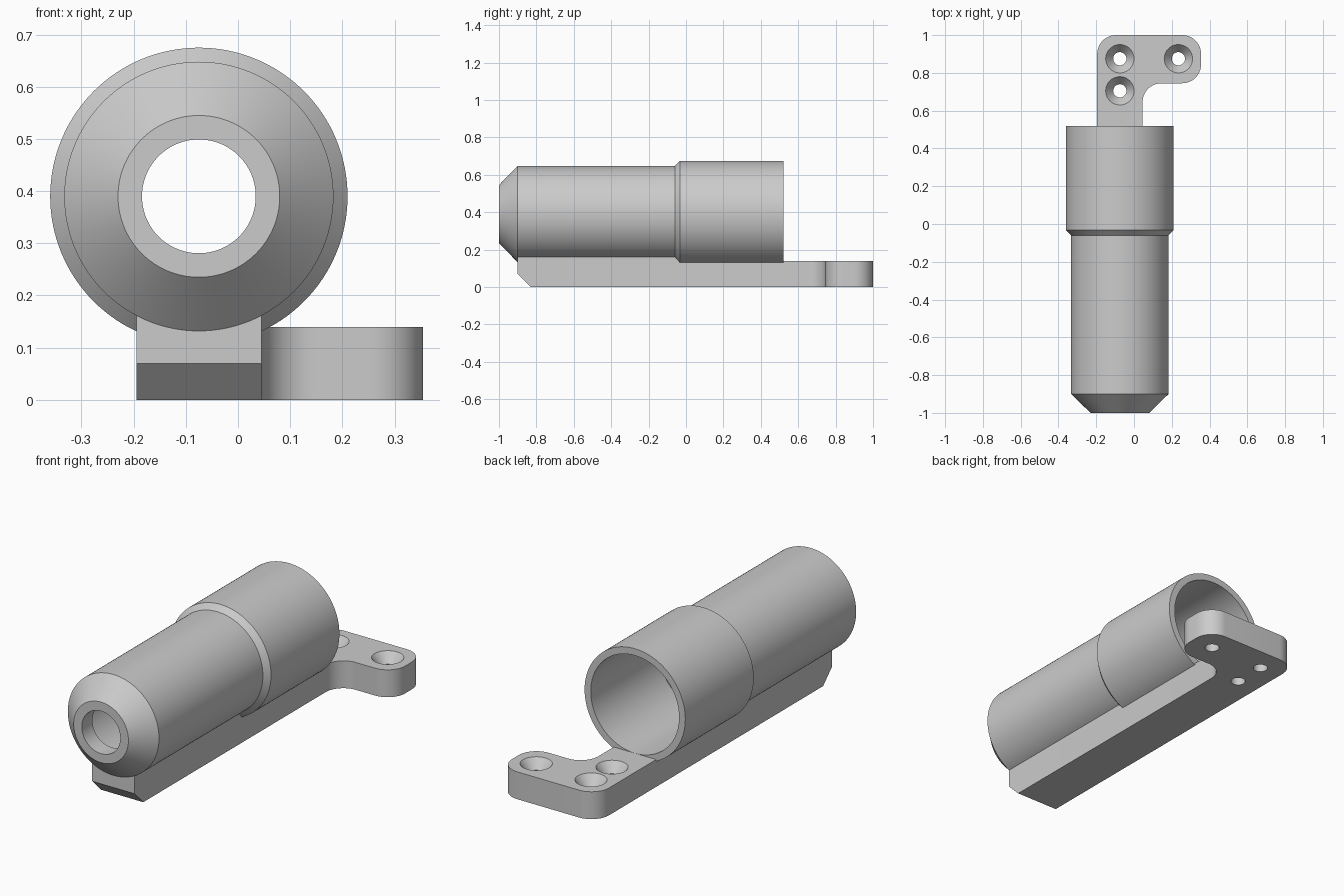
import bpy
import bmesh
from math import cos, sin, pi, radians
from mathutils import Matrix, Vector

cube = bpy.data.objects.get("Cube")
if cube:
    bpy.data.objects.remove(cube, do_unlink=True)

AXIS_X, AXIS_Z = -0.075, 0.39
RAIL_L, RAIL_R = -0.195, 0.045
PLATE_TOP = 0.14

grey = bpy.data.materials.new("plain grey")
grey.use_nodes = True
grey.diffuse_color = (0.6, 0.6, 0.6, 1)
grey.node_tree.nodes["Principled BSDF"].inputs["Base Color"].default_value = (0.6, 0.6, 0.6, 1)


def finish(name, bm):
    bmesh.ops.recalc_face_normals(bm, faces=bm.faces)
    mesh = bpy.data.meshes.new(name)
    bm.to_mesh(mesh)
    bm.free()
    mesh.materials.append(grey)
    obj = bpy.data.objects.new(name, mesh)
    bpy.context.collection.objects.link(obj)
    return obj


def activate(obj):
    bpy.ops.object.select_all(action="DESELECT")
    obj.select_set(True)
    bpy.context.view_layer.objects.active = obj


def smooth(obj):
    activate(obj)
    bpy.ops.object.shade_smooth_by_angle(angle=radians(30))


def lathe(name, profile, matrix, steps):
    """Revolve a closed (radius, height) profile about local z."""
    bm = bmesh.new()
    rings = []
    for i in range(steps):
        a = 2 * pi * i / steps
        rings.append([bm.verts.new((r * cos(a), r * sin(a), h)) for r, h in profile])
    n = len(profile)
    for i in range(steps):
        a, b = rings[i], rings[(i + 1) % steps]
        for j in range(n):
            k = (j + 1) % n
            bm.faces.new((a[j], a[k], b[k], b[j]))
    bmesh.ops.remove_doubles(bm, verts=bm.verts, dist=1e-6)
    bm.transform(matrix)
    return finish(name, bm)


def arc(cx, cy, r, start, end, steps=12):
    return [(cx + r * cos(radians(start + (end - start) * i / steps)),
             cy + r * sin(radians(start + (end - start) * i / steps)))
            for i in range(steps + 1)]


# Hollow stepped tube: local z runs from front to back
along_y = Matrix.Translation((AXIS_X, 0, AXIS_Z)) @ Matrix.Rotation(radians(-90), 4, "X")
tube_profile = [
    (0.109, -1.0), (0.155, -1.0), (0.258, -0.9), (0.258, -0.06),
    (0.285, -0.033), (0.285, 0.52), (0.25, 0.52), (0.25, -0.03),
    (0.225, -0.03), (0.225, -0.8), (0.109, -0.915),
]
tube = lathe("stepped_tube", tube_profile, along_y, 128)
smooth(tube)

# Mounting foot: long rail ending in a rounded L-shaped plate
outline = [(RAIL_L, -0.9), (RAIL_R, -0.9)]
outline += arc(0.145, 0.645, 0.1, 180, 90)
outline += arc(0.255, 0.845, 0.1, -90, 0)
outline += arc(0.255, 0.9, 0.1, 0, 90)
outline += arc(-0.095, 0.9, 0.1, 90, 180)
bm = bmesh.new()
base = bm.faces.new([bm.verts.new((x, y, 0)) for x, y in outline])
top = bmesh.ops.extrude_face_region(bm, geom=[base])
bmesh.ops.translate(bm, vec=Vector((0, 0, PLATE_TOP)),
                    verts=[v for v in top["geom"] if isinstance(v, bmesh.types.BMVert)])
# Chamfer under the front of the rail
nose = [e for e in bm.edges if all(v.co.z < 0.01 and v.co.y < -0.89 for v in e.verts)]
bmesh.ops.bevel(bm, geom=nose, offset=0.07, segments=1, affect="EDGES")
foot = finish("mounting_foot", bm)

# Countersunk screw holes
drill_profile = [(0, -0.05), (0.035, -0.05), (0.035, 0.09),
                 (0.075, PLATE_TOP), (0.075, 0.2), (0, 0.2)]
for x, y in [(-0.075, 0.875), (-0.075, 0.705), (0.235, 0.875)]:
    drill = lathe("screw_hole_cutter", drill_profile, Matrix.Translation((x, y, 0)), 48)
    drill.hide_render = True
    cut = foot.modifiers.new("screw hole", "BOOLEAN")
    cut.operation = "DIFFERENCE"
    cut.solver = "EXACT"
    cut.object = drill
    activate(foot)
    bpy.ops.object.modifier_apply(modifier=cut.name)
    bpy.data.objects.remove(drill, do_unlink=True)
smooth(foot)

# Saddle filling the gap between the rail and the narrower front tube
bm = bmesh.new()
bmesh.ops.create_cube(bm, size=1)
bmesh.ops.scale(bm, vec=(RAIL_R - RAIL_L, 0.86, 0.023), verts=bm.verts)
bmesh.ops.translate(bm, vec=(AXIS_X, -0.47, PLATE_TOP + 0.0115), verts=bm.verts)
finish("rail_saddle", bm)
